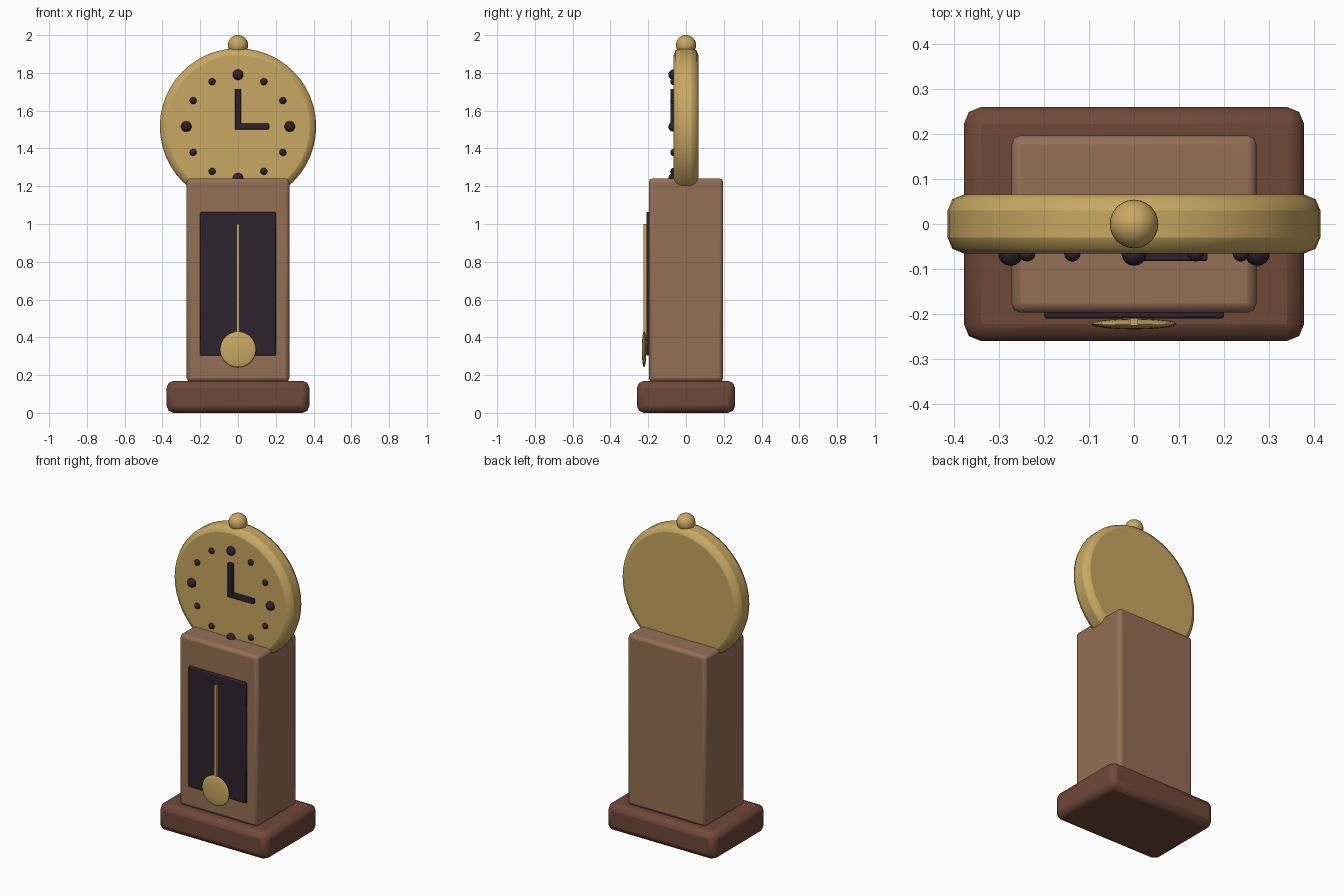
import bpy, math

if "Cube" in bpy.data.objects:
    bpy.data.objects.remove(bpy.data.objects["Cube"])


def material(name, rgb):
    m = bpy.data.materials.new(name)
    m.diffuse_color = (*rgb, 1)
    m.use_nodes = True
    m.node_tree.nodes["Principled BSDF"].inputs["Base Color"].default_value = m.diffuse_color
    return m


WOOD = material("brown wood", (0.30, 0.16, 0.09))
DARK_WOOD = material("dark red wood", (0.16, 0.065, 0.04))
BRASS = material("brass", (0.58, 0.39, 0.12))
BLACK = material("dark plum", (0.027, 0.017, 0.027))


def finish(name, mat, bevel=0, segments=2, angle=30):
    ob = bpy.context.object
    ob.name = name
    ob.data.materials.append(mat)
    bpy.ops.object.transform_apply(location=False, rotation=True, scale=True)
    if bevel:
        b = ob.modifiers.new("rounded edges", 'BEVEL')
        b.width, b.segments = bevel, segments
    bpy.ops.object.shade_smooth_by_angle(angle=math.radians(angle))
    return ob


def box(name, mat, x, y, z, bevel=0, segments=2):
    """Box from (min, max) ranges."""
    rs = (x, y, z)
    bpy.ops.mesh.primitive_cube_add(size=1, location=[(a + b) / 2 for a, b in rs])
    bpy.context.object.scale = [b - a for a, b in rs]
    return finish(name, mat, bevel, segments, 50)


def ball(name, mat, loc, scale, seg=24, rings=16):
    bpy.ops.mesh.primitive_uv_sphere_add(segments=seg, ring_count=rings, radius=1, location=loc)
    bpy.context.object.scale = scale
    return finish(name, mat, angle=60)


def disc(name, mat, y0, y1, z, r, bevel=0, seg=48):
    """Upright disc facing the front."""
    bpy.ops.mesh.primitive_cylinder_add(vertices=seg, radius=r, depth=y1 - y0,
                                        location=(0, (y0 + y1) / 2, z),
                                        rotation=(math.pi / 2, 0, 0))
    return finish(name, mat, bevel, 2, 50)


# Case
box("base", DARK_WOOD, (-0.378, 0.378), (-0.26, 0.26), (0.0, 0.17), 0.038)
box("case", WOOD, (-0.272, 0.272), (-0.197, 0.197), (0.165, 1.242), 0.02)
box("window", BLACK, (-0.2, 0.2), (-0.21, -0.19), (0.303, 1.063), 0.006)

# Pendulum
box("pendulum_rod", BRASS, (-0.009, 0.009), (-0.226, -0.209), (0.33, 1.0))
ball("pendulum_bob", BRASS, (0, -0.222, 0.336), (0.095, 0.012, 0.095), 32, 16)

# Clock head
CZ = 1.516
disc("clock_head", BRASS, -0.065, 0.065, CZ, 0.414, 0.035)
ball("finial", BRASS, (0, 0, 1.946), (0.054, 0.054, 0.054))

# Hour markers, larger at the quarters
for i in range(12):
    a = i * math.pi / 6
    r = 0.028 if i % 3 == 0 else 0.0185
    ball(f"hour_marker_{i + 1}", BLACK,
         (0.274 * math.sin(a), -0.065, CZ + 0.274 * math.cos(a)), (r, r, r), 16, 10)

# Hands
box("minute_hand", BLACK, (-0.016, 0.016), (-0.083, -0.06), (1.50, 1.716), 0.004)
box("hour_hand", BLACK, (-0.01, 0.163), (-0.082, -0.06), (1.50, 1.532), 0.004)
